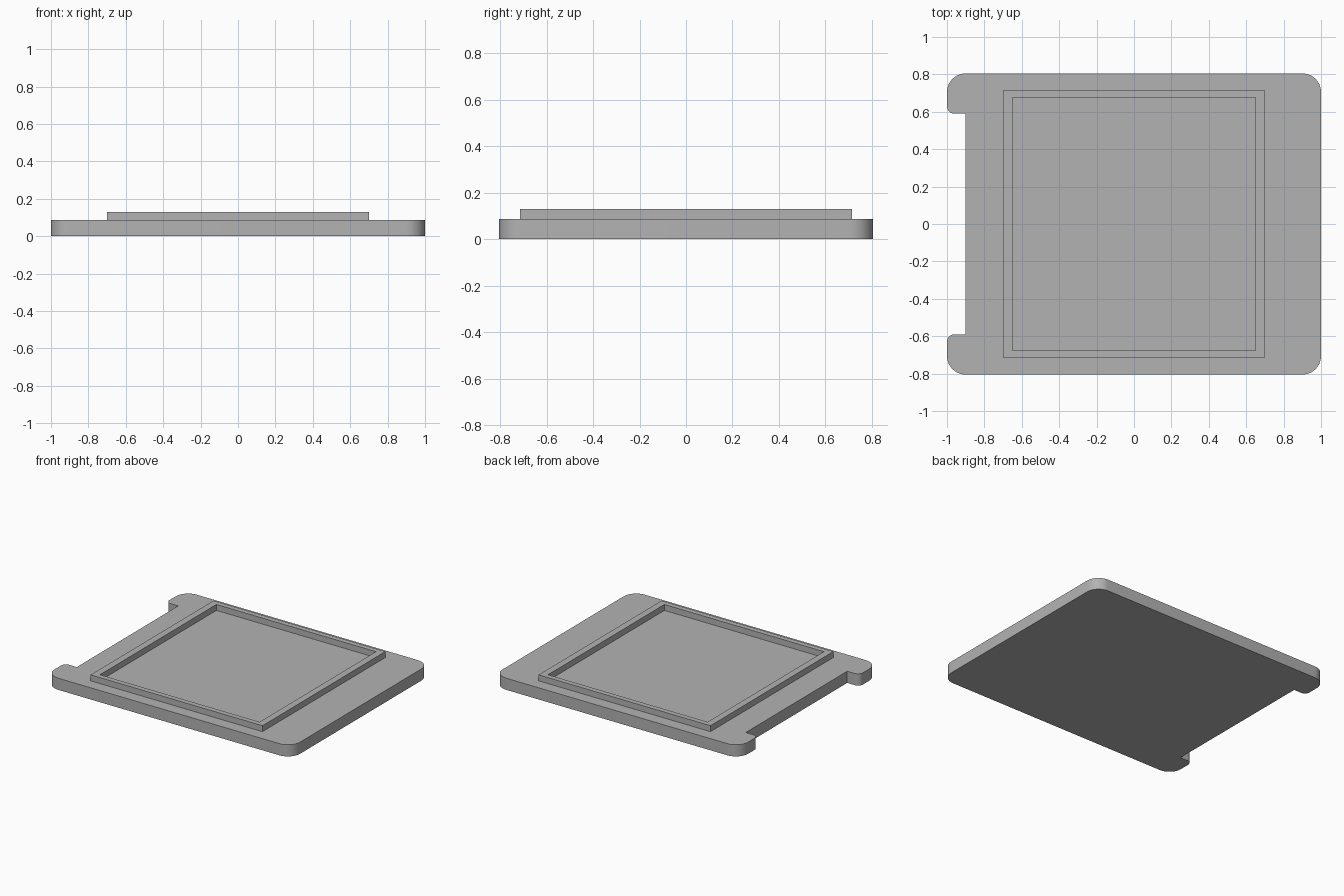
import bpy, bmesh
from math import sin, cos, radians

cube = bpy.data.objects.get("Cube")
if cube:
    bpy.data.objects.remove(cube, do_unlink=True)

PLATE_TOP, RIM_TOP = 0.086, 0.13

grey = bpy.data.materials.new("plain grey")
grey.use_nodes = True
colour = (0.45, 0.45, 0.45, 1)
grey.diffuse_color = colour
grey.node_tree.nodes["Principled BSDF"].inputs["Base Color"].default_value = colour


def arc(cx, cy, radius, start, steps):
    """Quarter-circle of points, counter-clockwise from the start angle."""
    angles = [radians(start + 90 * i / steps) for i in range(steps + 1)]
    return [(cx + radius * cos(a), cy + radius * sin(a)) for a in angles]


def finish(bm, name):
    bmesh.ops.recalc_face_normals(bm, faces=bm.faces)
    mesh = bpy.data.meshes.new(name)
    bm.to_mesh(mesh)
    bm.free()
    mesh.materials.append(grey)
    obj = bpy.data.objects.new(name, mesh)
    bpy.context.collection.objects.link(obj)
    bpy.ops.object.select_all(action='DESELECT')
    obj.select_set(True)
    bpy.context.view_layer.objects.active = obj
    bpy.ops.object.shade_smooth_by_angle(angle=radians(30))
    return obj


def extrude_up(bm, faces, height):
    new = bmesh.ops.extrude_face_region(bm, geom=faces)["geom"]
    verts = [v for v in new if isinstance(v, bmesh.types.BMVert)]
    bmesh.ops.translate(bm, verts=verts, vec=(0, 0, height))


# Base plate: rounded corners and a notch in one side leaving two lugs
half_w, half_d, corner, lug = 1.0, 0.805, 0.1, 0.04
notch_x, notch_y = -0.9, 0.59
back = arc(half_w - corner, half_d - corner, corner, 0, 12)
back += arc(-half_w + corner, half_d - corner, corner, 90, 12)
back += arc(-half_w + lug, notch_y + lug, lug, 180, 8)
back.append((notch_x, notch_y))
outline = back + [(x, -y) for x, y in reversed(back)]

bm = bmesh.new()
base = bm.faces.new([bm.verts.new((x, y, 0)) for x, y in outline])
extrude_up(bm, [base], PLATE_TOP)
finish(bm, "base_plate")

# Raised rectangular rim, open in the middle
bm = bmesh.new()
signs = [(1, 1), (-1, 1), (-1, -1), (1, -1)]
outer, inner = [
    [bm.verts.new((sx * w, sy * d, PLATE_TOP)) for sx, sy in signs]
    for w, d in ((0.7, 0.715), (0.65, 0.677))
]
ring = []
for i in range(4):
    j = (i + 1) % 4
    ring.append(bm.faces.new((outer[i], outer[j], inner[j], inner[i])))
extrude_up(bm, ring, RIM_TOP - PLATE_TOP)
# The rim rests on the plate, so its hidden underside is left open
under = [f for f in bm.faces if f.calc_center_median().z < PLATE_TOP + 0.001]
bmesh.ops.delete(bm, geom=under, context='FACES_ONLY')
finish(bm, "raised_rim")
